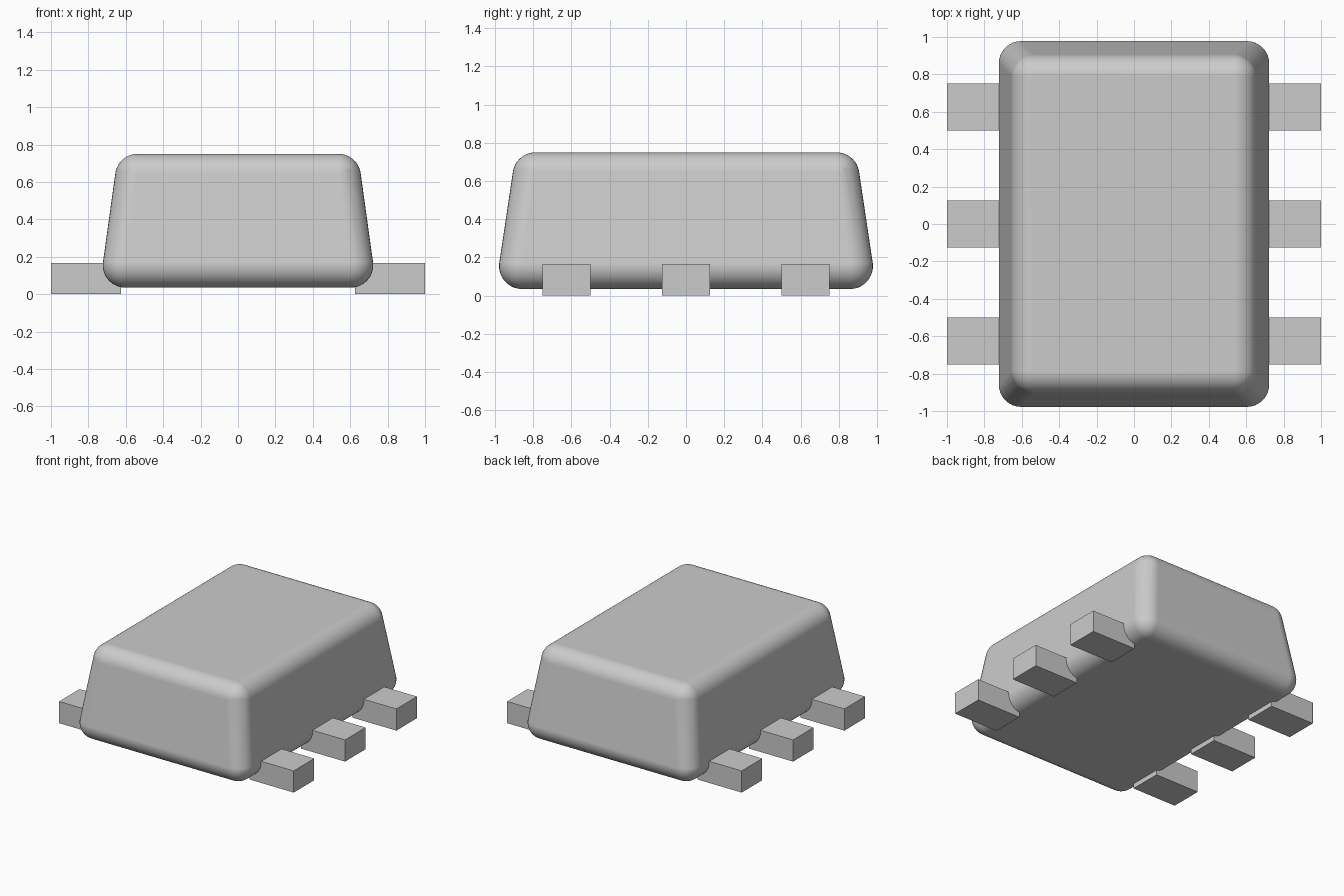
import bpy
import bmesh
from math import radians
from mathutils import Matrix

cube = bpy.data.objects.get("Cube")
if cube:
    bpy.data.objects.remove(cube, do_unlink=True)

GREY = (0.6, 0.6, 0.6, 1)
grey = bpy.data.materials.new("plain grey")
grey.use_nodes = True
grey.diffuse_color = GREY
grey.node_tree.nodes["Principled BSDF"].inputs["Base Color"].default_value = GREY


def add_object(name, bm):
    bmesh.ops.recalc_face_normals(bm, faces=bm.faces)
    mesh = bpy.data.meshes.new(name)
    bm.to_mesh(mesh)
    bm.free()
    mesh.materials.append(grey)
    obj = bpy.data.objects.new(name, mesh)
    bpy.context.collection.objects.link(obj)
    return obj


# Tapered body: hull around eight corner balls gives an even fillet
RADIUS = 0.12
bm = bmesh.new()
for x, y, z in ((0.603, 0.858, 0.155), (0.537, 0.787, 0.63)):
    for sx in (-1, 1):
        for sy in (-1, 1):
            bmesh.ops.create_uvsphere(bm, u_segments=32, v_segments=24, radius=RADIUS,
                                      matrix=Matrix.Translation((sx * x, sy * y, z)))
hull = bmesh.ops.convex_hull(bm, input=bm.verts)
unused = {v for v in hull["geom_interior"] + hull["geom_unused"]
          if isinstance(v, bmesh.types.BMVert)}
bmesh.ops.delete(bm, geom=list(unused), context="VERTS")
# Drop the leftover sphere faces that are not on the hull
shell = {f for f in hull["geom"] if isinstance(f, bmesh.types.BMFace) and f.is_valid}
inner = [f for f in bm.faces if f not in shell]
bmesh.ops.delete(bm, geom=inner, context="FACES")
bmesh.ops.dissolve_limit(bm, angle_limit=radians(0.5), verts=bm.verts, edges=bm.edges)
body = add_object("body", bm)

# Smooth shading that keeps the large faces flat
bpy.context.view_layer.objects.active = body
body.select_set(True)
bpy.ops.object.shade_smooth_by_angle(angle=radians(30))
body.select_set(False)
weighted = body.modifiers.new("flat_faces", "WEIGHTED_NORMAL")
weighted.keep_sharp = True

# Three square contact legs on each side
INNER, OUTER, WIDTH, HEIGHT = 0.625, 1.0, 0.25, 0.167
for side, sign in (("left", 1), ("right", -1)):
    for place, y in (("front", -0.625), ("middle", 0), ("back", 0.625)):
        bm = bmesh.new()
        centre = Matrix.Translation((sign * (INNER + OUTER) / 2, y, HEIGHT / 2))
        size = Matrix.Diagonal((OUTER - INNER, WIDTH, HEIGHT, 1))
        bmesh.ops.create_cube(bm, size=1, matrix=centre @ size)
        add_object(f"{side}_{place}_leg", bm)
